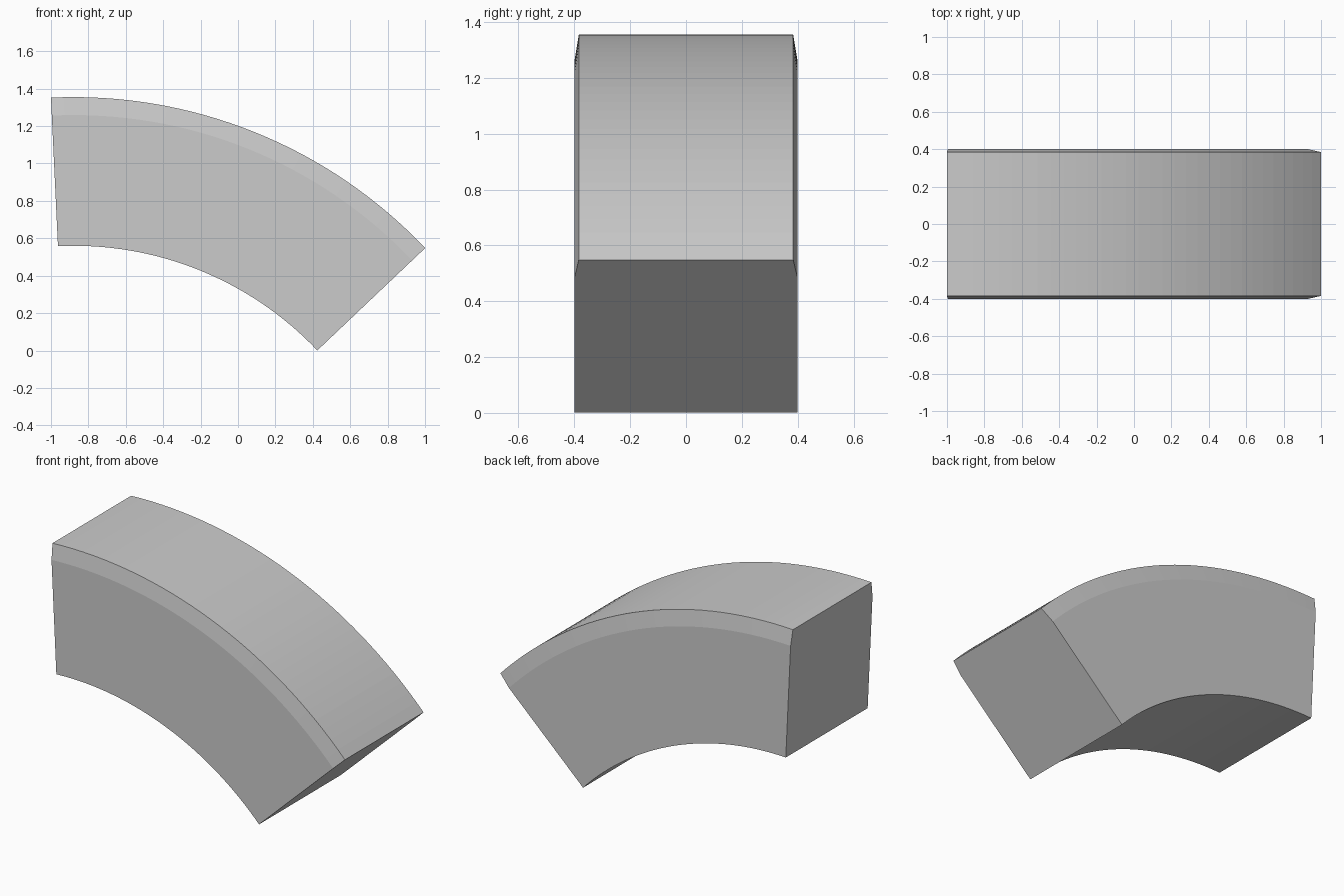
import bpy, bmesh
from math import sin, cos, radians

if "Cube" in bpy.data.objects:
    bpy.data.objects.remove(bpy.data.objects["Cube"])

# Arc measurements (angles from vertical, in the xz plane)
CX, CZ = -0.878, -1.235
START, END, STEPS = radians(-2.7), radians(46.5), 32

# Cross-section as (radius, y): outer corners slightly tapered
half = [(1.795, 0.4), (2.494, 0.4), (2.59, 0.384)]
profile = [(r, -y) for r, y in half] + [(r, y) for r, y in reversed(half)]

# Sweep the section along the arc
bm = bmesh.new()
rings = []
for i in range(STEPS + 1):
    a = START + (END - START) * i / STEPS
    rings.append([bm.verts.new((CX + r * sin(a), y, CZ + r * cos(a))) for r, y in profile])

n = len(profile)
for r0, r1 in zip(rings, rings[1:]):
    for k in range(n):
        j = (k + 1) % n
        bm.faces.new((r0[k], r0[j], r1[j], r1[k]))

# End caps
bm.faces.new(rings[0])
bm.faces.new(rings[-1])
bmesh.ops.recalc_face_normals(bm, faces=bm.faces[:])

mesh = bpy.data.meshes.new("arch_block")
bm.to_mesh(mesh)
bm.free()
bpy.context.collection.objects.link(bpy.data.objects.new("arch_block", mesh))
